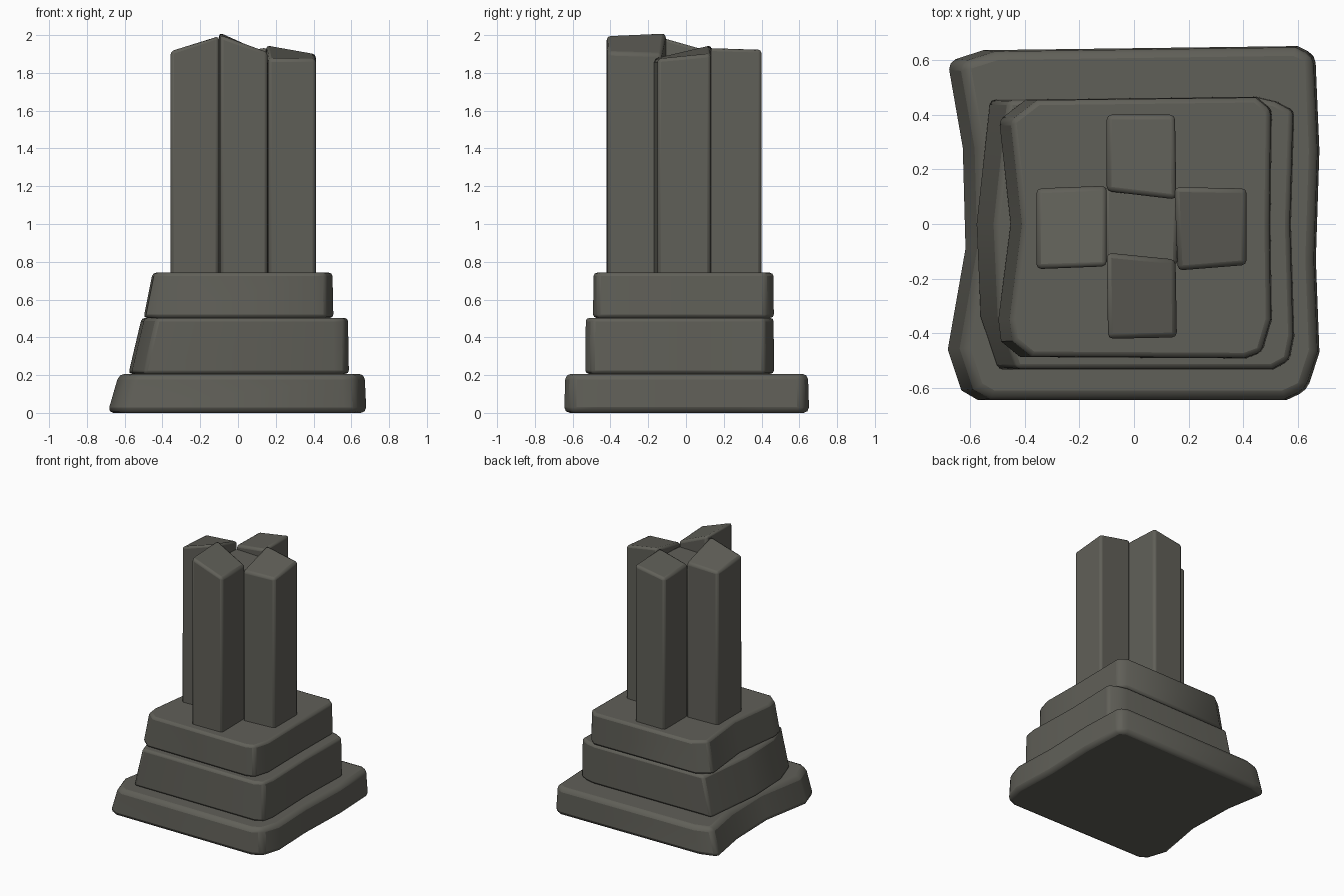
import bpy, bmesh, math

if "Cube" in bpy.data.objects:
    bpy.data.objects.remove(bpy.data.objects["Cube"])

stone = bpy.data.materials.new("dark_olive_stone")
stone.diffuse_color = (0.118, 0.116, 0.098, 1)
stone.use_nodes = True
stone.node_tree.nodes["Principled BSDF"].inputs["Base Color"].default_value = stone.diffuse_color


def loft(name, bottom, top, bevel, mid=None):
    """Solid between rings of 3D points, with worn (bevelled) edges."""
    bm = bmesh.new()
    rings = [[bm.verts.new(p) for p in r] for r in (bottom, mid, top) if r]
    n = len(bottom)
    for a, b in zip(rings, rings[1:]):
        for i in range(n):
            j = (i + 1) % n
            bm.faces.new((a[i], a[j], b[j], b[i]))
    bm.faces.new(rings[0][::-1])
    bm.faces.new(rings[-1])
    bmesh.ops.recalc_face_normals(bm, faces=bm.faces)
    me = bpy.data.meshes.new(name)
    bm.to_mesh(me)
    bm.free()
    me.materials.append(stone)
    ob = bpy.data.objects.new(name, me)
    bpy.context.collection.objects.link(ob)
    mod = ob.modifiers.new("worn_edges", 'BEVEL')
    mod.width = bevel
    mod.segments = 2
    mod.limit_method = 'ANGLE'
    mod.angle_limit = math.radians(47)
    bpy.ops.object.select_all(action='DESELECT')
    ob.select_set(True)
    bpy.context.view_layer.objects.active = ob
    bpy.ops.object.shade_smooth_by_angle(angle=math.radians(42))
    return ob


def slab(name, outline, z0, z1, lean, inset, bevel):
    """Plinth step whose left side leans inward by `lean`."""
    top = []
    for x, y in outline:
        nx = x + lean if x < -0.35 else x - inset
        top.append((nx, y * (1 - inset), z1))
    loft(name, [(x, y, z0) for x, y in outline], top, bevel)


# stepped plinth (outlines run counter-clockwise from front left)
slab("plinth_bottom",
     [(-0.58, -0.645), (0.56, -0.645), (0.635, -0.61), (0.68, -0.47),
      (0.667, -0.13), (0.68, 0.27), (0.665, 0.62), (0.60, 0.652),
      (-0.56, 0.637), (-0.69, 0.595), (-0.635, 0.28), (-0.625, -0.09),
      (-0.69, -0.46), (-0.64, -0.61)], 0.0, 0.207, 0.06, 0.01, 0.03)
slab("plinth_middle",
     [(-0.50, -0.533), (0.51, -0.533), (0.57, -0.50), (0.587, -0.41),
      (0.575, 0.0), (0.587, 0.415), (0.52, 0.45), (0.45, 0.466),
      (-0.46, 0.455), (-0.53, 0.455), (-0.58, 0.0), (-0.565, -0.34)],
     0.207, 0.503, 0.07, 0.005, 0.018)
slab("plinth_top",
     [(-0.42, -0.487), (0.41, -0.492), (0.47, -0.47), (0.505, -0.35),
      (0.50, 0.0), (0.505, 0.42), (0.45, 0.465), (-0.40, 0.455),
      (-0.497, 0.38), (-0.455, 0.0), (-0.50, -0.35), (-0.49, -0.43)],
     0.503, 0.742, 0.048, 0.005, 0.018)

# column shafts: corners front left, front right, back right, back left as (x, y, top z)
shafts = {
    "front_shaft": [(-0.095, -0.42, 2.0), (0.157, -0.415, 1.91),
                    (0.152, -0.13, 1.90), (-0.10, -0.105, 2.015)],
    "right_shaft": [(0.16, -0.17, 1.875), (0.412, -0.15, 1.875),
                    (0.412, 0.13, 1.90), (0.148, 0.135, 1.95)],
    "back_shaft": [(-0.10, 0.12, 1.89), (0.155, 0.09, 1.935),
                   (0.15, 0.40, 1.925), (-0.10, 0.40, 1.885)],
    "left_shaft": [(-0.357, -0.165, 1.915), (-0.10, -0.155, 2.0),
                   (-0.10, 0.14, 1.91), (-0.357, 0.13, 1.90)],
    "centre_shaft": [(-0.11, -0.14, 1.87), (0.16, -0.15, 1.86),
                     (0.165, 0.11, 1.87), (-0.11, 0.135, 1.86)],
}
for name, pts in shafts.items():
    loft(name, [(x, y, 0.70) for x, y, z in pts], pts, 0.018)
